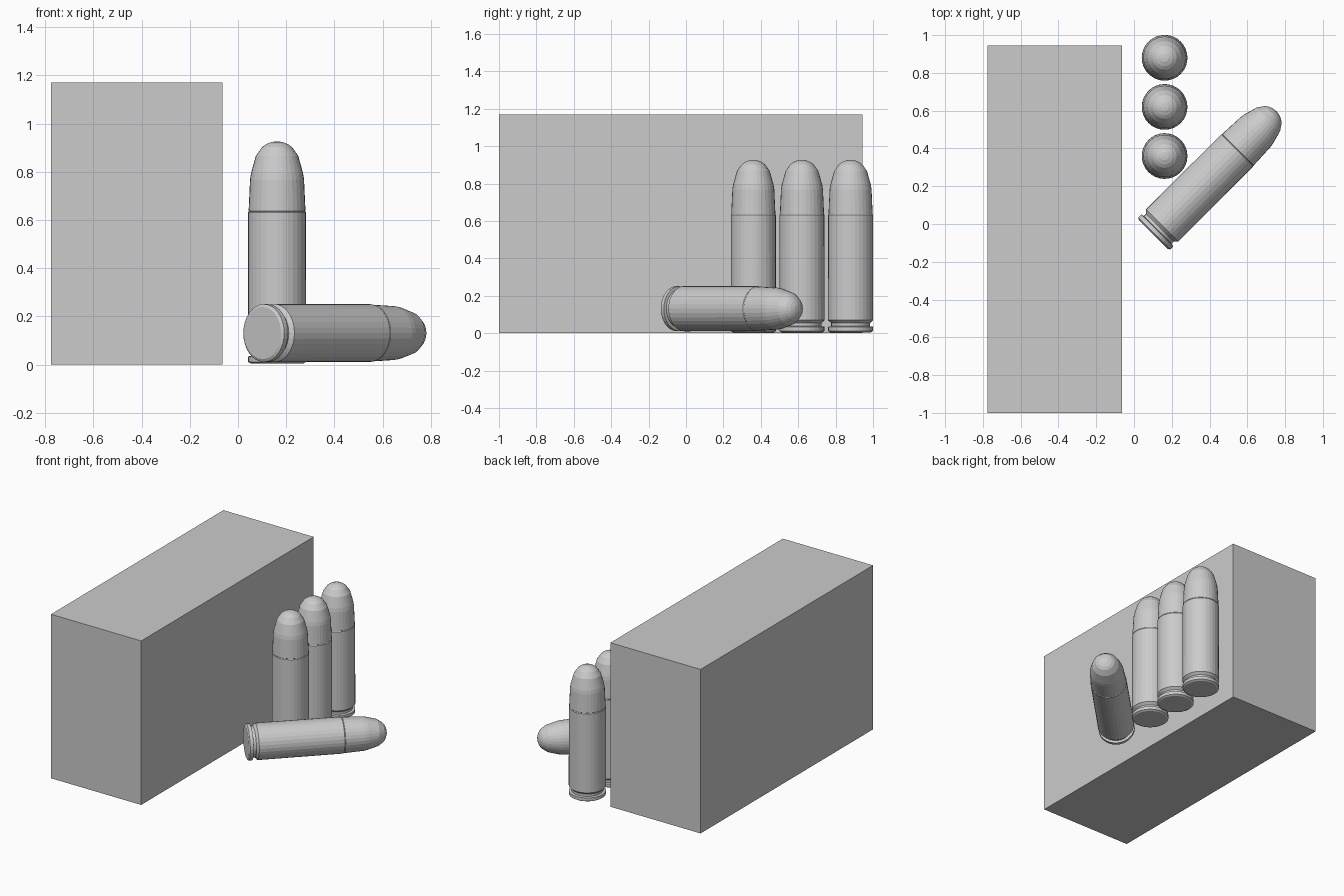
import bpy, bmesh
from math import cos, sin, pi, radians

if "Cube" in bpy.data.objects:
    bpy.data.objects.remove(bpy.data.objects["Cube"])

SIDES = 32
# (radius, height) profiles
CASE = [(0, 0), (0.108, 0), (0.120, 0.007), (0.120, 0.030), (0.104, 0.033),
        (0.104, 0.050), (0.121, 0.066), (0.120, 0.628), (0.117, 0.632), (0.114, 0.632)]
BULLET = [(0.114, 0.630), (0.118, 0.634), (0.112, 0.765), (0.108, 0.790), (0.088, 0.862),
          (0.063, 0.898), (0.045, 0.911), (0.022, 0.920), (0, 0.922)]


def lathe(name, profile, loc, rot):
    """Spin a profile around z into a flat-shaded solid."""
    bm = bmesh.new()
    rings = []
    for r, z in profile:
        n = SIDES if r else 1
        rings.append([bm.verts.new((r * cos(2 * pi * i / SIDES), r * sin(2 * pi * i / SIDES), z))
                      for i in range(n)])
    for a, b in zip(rings, rings[1:]):
        for i in range(SIDES):
            j = (i + 1) % SIDES
            quad = [a[i % len(a)], a[j % len(a)], b[j % len(b)], b[i % len(b)]]
            bm.faces.new(list(dict.fromkeys(quad)))
    bmesh.ops.recalc_face_normals(bm, faces=bm.faces)
    mesh = bpy.data.meshes.new(name)
    bm.to_mesh(mesh)
    bm.free()
    ob = bpy.data.objects.new(name, mesh)
    ob.location, ob.rotation_euler = loc, rot
    bpy.context.collection.objects.link(ob)


def cartridge(label, loc, rot=(0, 0, 0)):
    lathe(label + "_case", CASE, loc, rot)
    lathe(label + "_bullet", BULLET, loc, rot)


# Carton
bpy.ops.mesh.primitive_cube_add(size=1, location=(-0.42, -0.028, 0.585))
box = bpy.context.object
box.name = "carton"
box.scale = (0.712, 1.944, 1.17)

# Row of standing rounds
for k in range(3):
    cartridge(f"standing_round_{k + 1}", (0.162, 0.36 + 0.26 * k, 0.004))

# Round lying on its side
cartridge("lying_round", (0.102, -0.055, 0.131), (0, radians(90), radians(45)))
